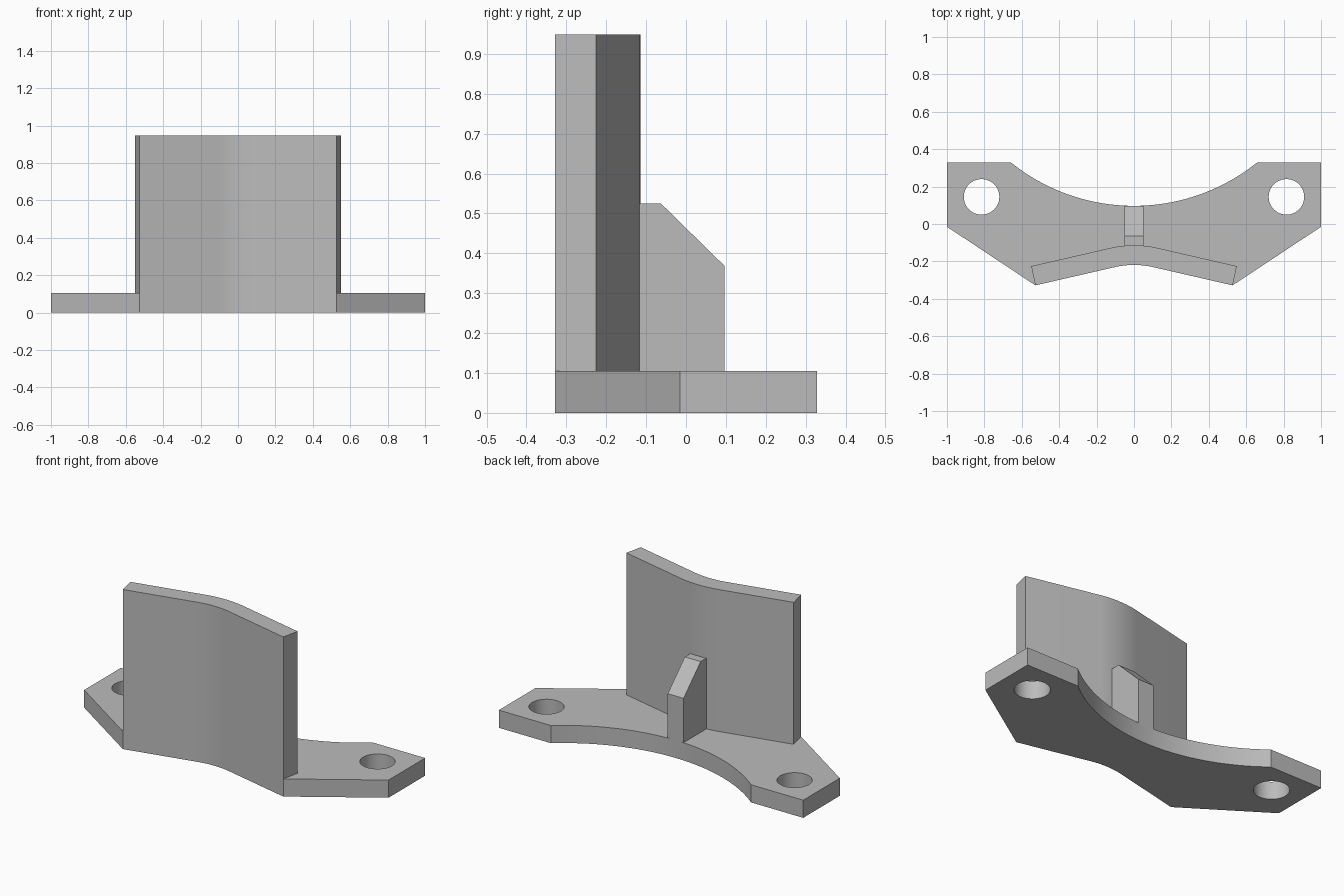
import bpy
import bmesh
from math import sin, cos, pi, asin, hypot, radians
from mathutils import Matrix

cube = bpy.data.objects.get("Cube")
if cube:
    bpy.data.objects.remove(cube, do_unlink=True)

GREY = (0.5, 0.5, 0.5, 1)
grey = bpy.data.materials.new("plain grey")
grey.use_nodes = True
grey.diffuse_color = GREY
grey.node_tree.nodes["Principled BSDF"].inputs["Base Color"].default_value = GREY


def prism(name, loops, low, high, frame=Matrix()):
    """Fill the outline (later loops are holes) and extrude it from low to high."""
    bm = bmesh.new()
    for loop in loops:
        verts = [bm.verts.new((a, b, low)) for a, b in loop]
        for i, v in enumerate(verts):
            bm.edges.new((verts[i - 1], v))
    bmesh.ops.triangle_fill(bm, edges=bm.edges[:], use_beauty=True)
    ext = bmesh.ops.extrude_face_region(bm, geom=bm.faces[:], use_keep_orig=True)
    top = [g for g in ext["geom"] if isinstance(g, bmesh.types.BMVert)]
    bmesh.ops.translate(bm, verts=top, vec=(0, 0, high - low))
    bm.transform(frame)
    bmesh.ops.recalc_face_normals(bm, faces=bm.faces[:])
    mesh = bpy.data.meshes.new(name)
    bm.to_mesh(mesh)
    bm.free()
    mesh.materials.append(grey)
    obj = bpy.data.objects.new(name, mesh)
    bpy.context.collection.objects.link(obj)
    bpy.ops.object.select_all(action="DESELECT")
    obj.select_set(True)
    bpy.context.view_layer.objects.active = obj
    bpy.ops.object.shade_smooth_by_angle(angle=radians(30))
    return obj


def arc(cx, cy, r, start, end, steps):
    return [(cx + r * cos(start + (end - start) * i / steps),
             cy + r * sin(start + (end - start) * i / steps))
            for i in range(steps + 1)]


# Shared dimensions
BASE_TOP, WALL_TOP, THICK = 0.105, 0.948, 0.105
DEPTH = 0.328
BEND = radians(12.5)
BEND_R = 0.46
bend_y = -0.219 - BEND_R
corner = (0.527, -DEPTH)
back_corner = (corner[0] + THICK * sin(BEND), corner[1] + THICK * cos(BEND))


def mirrored(p):
    return (-p[0], p[1])


def bend(radius):
    """Rounded middle of the wall, from left to right."""
    return arc(0, bend_y, radius, pi / 2 - BEND, pi / 2 + BEND, 16)


# Base plate: straight ears, scooped back edge, front edge flush with the wall
notch_x, notch_y = 0.657, 0.097
sag = DEPTH - notch_y
scoop_r = hypot(notch_x, sag) ** 2 / (2 * sag)
half = asin(notch_x / scoop_r)
scoop = arc(0, notch_y + scoop_r, scoop_r, -pi / 2 + half, -pi / 2 - half, 40)
front = [mirrored(corner)] + bend(BEND_R)[::-1] + [corner]
ear = [(1, -0.015), (1, DEPTH)]
outline = front + ear + scoop + [mirrored(p) for p in ear[::-1]]
holes = [arc(s * 0.815, 0.145, 0.095, 0, 2 * pi, 48)[:-1] for s in (-1, 1)]
prism("base_plate", [outline] + holes, 0, BASE_TOP)

# Upright bent wall
back = [back_corner] + bend(BEND_R + THICK) + [mirrored(back_corner)]
prism("bent_wall", [front + back], BASE_TOP, WALL_TOP)

# Chamfered support rib behind the wall
rib = [(-0.15, BASE_TOP), (notch_y, BASE_TOP), (notch_y, 0.368),
       (-0.063, 0.525), (-0.15, 0.525)]
side_on = Matrix(((0, 0, 1, 0), (1, 0, 0, 0), (0, 1, 0, 0), (0, 0, 0, 1)))
prism("support_rib", [rib], -0.052, 0.052, side_on)
